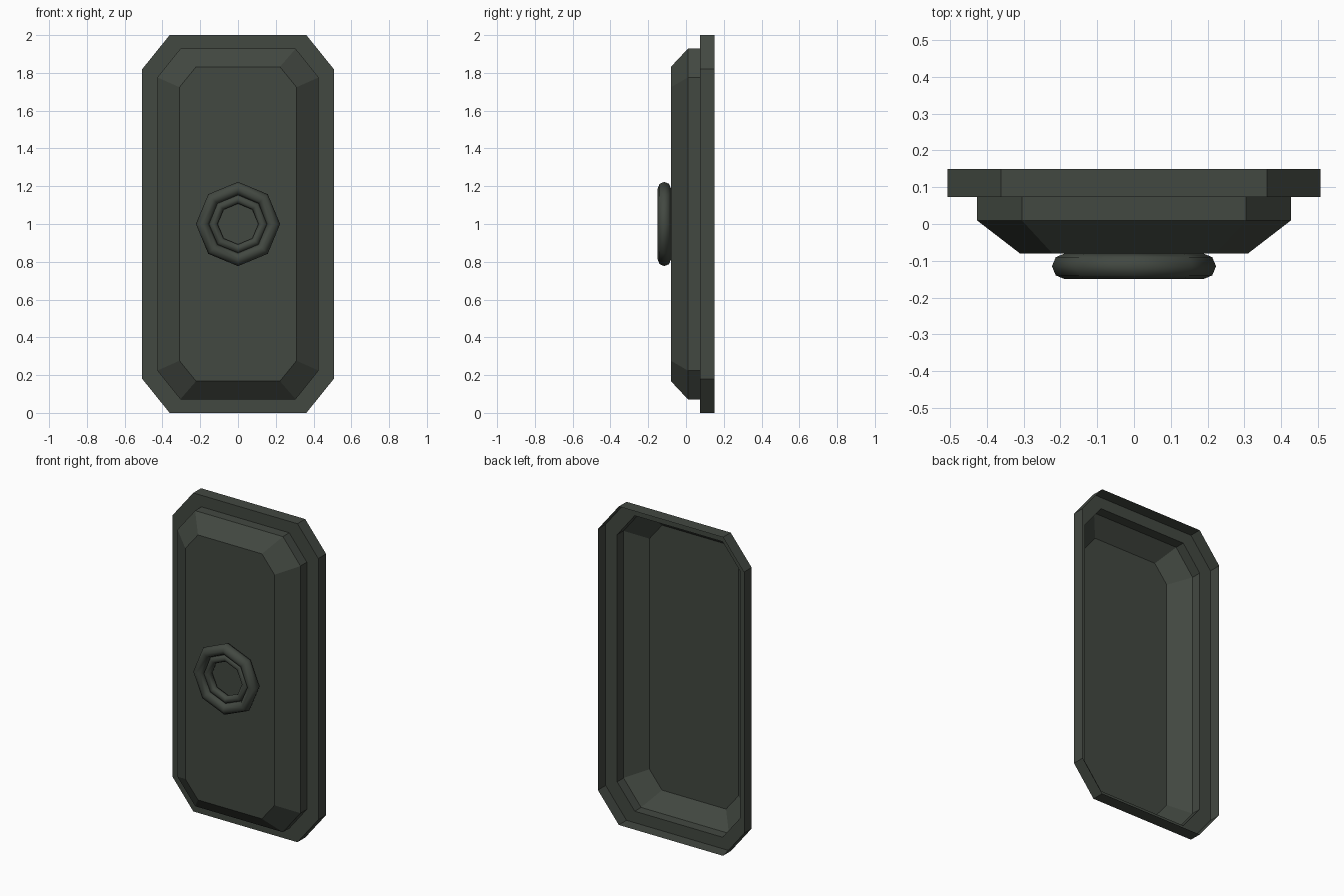
import bpy, bmesh, math

if "Cube" in bpy.data.objects:
    bpy.data.objects.remove(bpy.data.objects["Cube"])

mat = bpy.data.materials.new("dark green grey")
mat.diffuse_color = (0.055, 0.065, 0.053, 1)
mat.use_nodes = True
mat.node_tree.nodes["Principled BSDF"].inputs["Base Color"].default_value = mat.diffuse_color


def add_object(name, bm):
    mesh = bpy.data.meshes.new(name)
    bm.to_mesh(mesh)
    bm.free()
    mesh.materials.append(mat)
    obj = bpy.data.objects.new(name, mesh)
    bpy.context.collection.objects.link(obj)
    return obj


def octagon(bm, y, w, h, cx, cz):
    """Chamfered rectangle centred on z = 1: half sizes w, h, corner cuts cx, cz."""
    pts = [(w, h - cz), (w - cx, h), (cx - w, h), (-w, h - cz),
           (-w, cz - h), (cx - w, -h), (w - cx, -h), (w, cz - h)]
    return [bm.verts.new((x, y, 1 + z)) for x, z in pts]


# Open-backed stepped panel: rim, step, wall, bevel, front face
sections = [
    (0.15, 0.507, 1.0, 0.145, 0.18),
    (0.073, 0.507, 1.0, 0.145, 0.18),
    (0.073, 0.427, 0.928, 0.122, 0.152),
    (0.01, 0.427, 0.928, 0.122, 0.152),
    (-0.08, 0.31, 0.832, 0.088, 0.108),
]
bm = bmesh.new()
rings = [octagon(bm, *s) for s in sections]
for a, b in zip(rings, rings[1:]):
    for i in range(8):
        j = (i + 1) % 8
        bm.faces.new((a[i], a[j], b[j], b[i]))
bm.faces.new(rings[-1])
bmesh.ops.recalc_face_normals(bm, faces=bm.faces)
front = min(bm.faces, key=lambda f: f.calc_center_median().y)
if front.normal.y > 0:
    bmesh.ops.reverse_faces(bm, faces=bm.faces)
add_object("door_panel", bm)


def ring(name, major, minor, y):
    """Eight-sided torus facing the front."""
    bm = bmesh.new()
    n = 8
    loops = []
    for i in range(n):
        a = 2 * math.pi * i / n
        loop = []
        for k in range(n):
            b = 2 * math.pi * k / n
            r = major + minor * math.cos(b)
            loop.append(bm.verts.new((r * math.cos(a), y + minor * math.sin(b),
                                      1 + r * math.sin(a))))
        loops.append(loop)
    for i in range(n):
        p, q = loops[i], loops[(i + 1) % n]
        for k in range(n):
            m = (k + 1) % n
            f = bm.faces.new((p[k], q[k], q[m], p[m]))
            f.smooth = True
    bmesh.ops.recalc_face_normals(bm, faces=bm.faces)
    return add_object(name, bm)


# Handle: two concentric rings
ring("outer_handle_ring", 0.188, 0.035, -0.115)
ring("inner_handle_ring", 0.132, 0.0245, -0.108)
